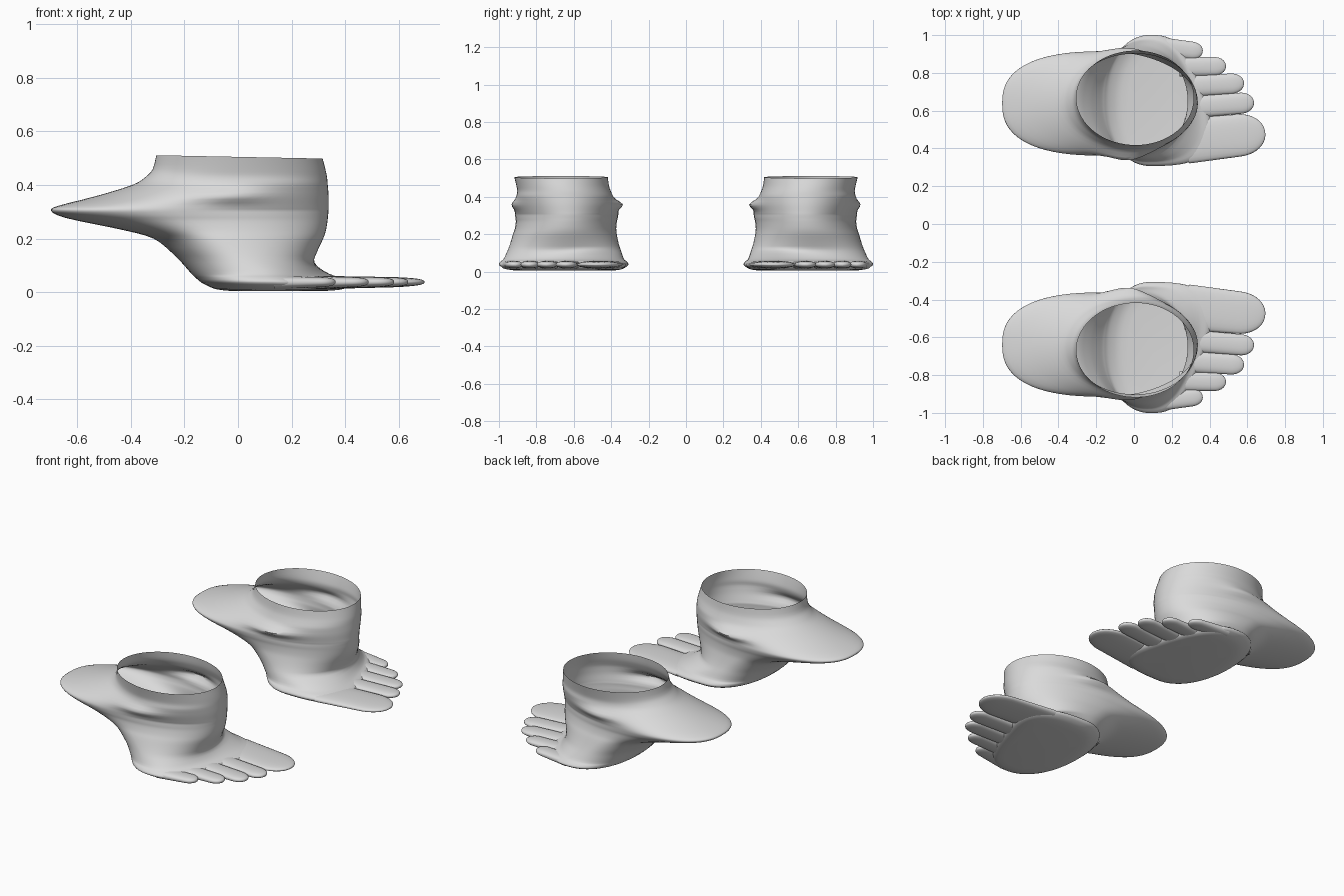
import bpy, bmesh, math
from mathutils import Vector

if "Cube" in bpy.data.objects:
    bpy.data.objects.remove(bpy.data.objects["Cube"])

SEG = 72
skin = bpy.data.materials.new("light_grey")
skin.diffuse_color = (0.7, 0.7, 0.7, 1)
skin.use_nodes = True
skin.node_tree.nodes["Principled BSDF"].inputs["Base Color"].default_value = skin.diffuse_color


def spow(v, p):
    return math.copysign(abs(v) ** p, v)


def spline(rows, steps):
    """Smooth interpolation through rows of numbers."""
    out = []
    for i in range(len(rows) - 1):
        a, b = rows[max(i - 1, 0)], rows[i]
        c, d = rows[i + 1], rows[min(i + 2, len(rows) - 1)]
        for s in range(steps):
            t = s / steps
            out.append([0.5 * (2 * q + (r - p) * t + (2 * p - 5 * q + 4 * r - w) * t * t
                               + (3 * q - p - 3 * r + w) * t ** 3)
                        for p, q, r, w in zip(a, b, c, d)])
    out.append(list(rows[-1]))
    return out


def loft(name, rings, side, cap_start=False, cap_end=False):
    """Skin a list of closed rings; side = -1 mirrors across y."""
    bm = bmesh.new()
    vs = [[bm.verts.new((x, y * side, z)) for x, y, z in ring] for ring in rings]
    n = len(rings[0])
    faces = [(a[i], a[(i + 1) % n], b[(i + 1) % n], b[i])
             for a, b in zip(vs, vs[1:]) for i in range(n)]
    if cap_start:
        faces.append(tuple(reversed(vs[0])))
    if cap_end:
        faces.append(tuple(vs[-1]))
    for f in faces:
        bm.faces.new(f if side > 0 else f[::-1])
    me = bpy.data.meshes.new(name)
    bm.to_mesh(me)
    bm.free()
    me.materials.append(skin)
    ob = bpy.data.objects.new(name, me)
    bpy.context.collection.objects.link(ob)
    bpy.ops.object.select_all(action='DESELECT')
    ob.select_set(True)
    bpy.context.view_layer.objects.active = ob
    bpy.ops.object.shade_smooth_by_angle(angle=math.radians(60))


# Foot sections from sole to ankle rim: z, x back, x front, y inner, y outer
SECTIONS = [
    (.005, -.03, .30, .40, .90),
    (.012, -.085, .36, .345, .955),
    (.035, -.135, .38, .308, 1.0),
    (.054, -.158, .365, .316, .99),
    (.068, -.173, .325, .332, .975),
    (.11, -.21, .285, .347, .955),
    (.15, -.25, .295, .36, .94),
    (.20, -.315, .318, .37, .925),
    (.23, -.42, .328, .373, .915),
    (.265, -.59, .334, .37, .91),
    (.285, -.668, .336, .365, .912),
    (.305, -.698, .338, .362, .914),
    (.322, -.672, .338, .364, .915),
    (.36, -.525, .338, .372, .914),
    (.40, -.395, .335, .389, .907),
    (.43, -.345, .332, .402, .902),
    (.46, -.318, .326, .412, .907),
    (.505, -.305, .316, .418, .918),
]


def section_ring(row):
    z, xb, xf, y0, y1 = row
    # widest point drifts back up to the heel lobe, then returns under the rim
    xc = .13 - .95 * z if z < .305 else min(.01, -.16 + 1.7 * (z - .305))
    flat = max(0, 1 - z / .12)
    n_front = 2 + 1.2 * flat
    n_back = 2 + .3 * flat + .5 * math.exp(-((z - .305) / .035) ** 2)
    slant = -.3 * min(1, 1.7 * flat)   # front edge runs back toward the little toe
    mid, half = (y0 + y1) / 2, (y1 - y0) / 2
    ridge = math.exp(-((z - .358) / .024) ** 2)   # fold where the heel lobe meets the ankle
    ring = []
    for i in range(SEG):
        a = 2 * math.pi * i / SEG
        c, s = math.cos(a), math.sin(a)
        n = n_front if c > 0 else n_back
        x, y = spow(c, 2 / n), spow(s, 2 / n) * half
        px = xc + x * ((xf - xc) if c > 0 else (xc - xb)) + slant * y * max(0, x)
        fold = ridge * math.exp(-((px + .03) / .13) ** 2) * (.02 if s > 0 else -.036) * abs(s)
        tilt = .02 * px * max(0, z - .46) / .045   # rim dips toward the front
        ring.append((px, mid + y + fold, z - tilt))
    return ring


# Toes: base x, base y, tip x, tip y, base half width, end half width
TOES = {
    "big_toe": (.28, .440, .695, .484, .120, .108),
    "second_toe": (.32, .620, .635, .645, .058, .055),
    "third_toe": (.29, .729, .582, .747, .056, .053),
    "fourth_toe": (.24, .832, .487, .836, .052, .048),
    "little_toe": (.13, .940, .364, .912, .050, .045),
}


def toe_rings(bx, by, tx, ty, w0, w1):
    axis = Vector((tx - bx, ty - by, 0))
    length = axis.length
    axis.normalize()
    across = Vector((-axis.y, axis.x, 0))
    tip = w1 * 1.3   # length of the rounded end
    stops = [(length - tip) * k / 8 for k in range(8)]
    stops += [length - tip + tip * math.sin(math.pi / 2 * k / 10) for k in range(10)]
    stops.append(length - .0004)
    rings = []
    for d in stops:
        t = max(0, (d - length + tip) / tip)
        shrink = (1 - t ** 2.1) ** (1 / 2.1)
        w = (w0 + (w1 - w0) * d / length) * shrink
        h = (.025 - .008 * d / length) * shrink ** .7
        mid = Vector((bx, by, .036 + .002 * d / length)) + axis * d
        ring = []
        for i in range(24):
            a = 2 * math.pi * i / 24
            p = mid + across * (w * spow(math.cos(a), .85))
            ring.append((p.x, p.y, p.z + h * spow(math.sin(a), .85)))
        rings.append(ring)
    return rings


# Build both feet, mirrored across y
for label, side in (("left", 1), ("right", -1)):
    loft(label + "_foot_shell", [section_ring(r) for r in spline(SECTIONS, 3)], side, cap_start=True)
    for toe, spec in TOES.items():
        loft(label + "_" + toe, toe_rings(*spec), side, cap_end=True)
